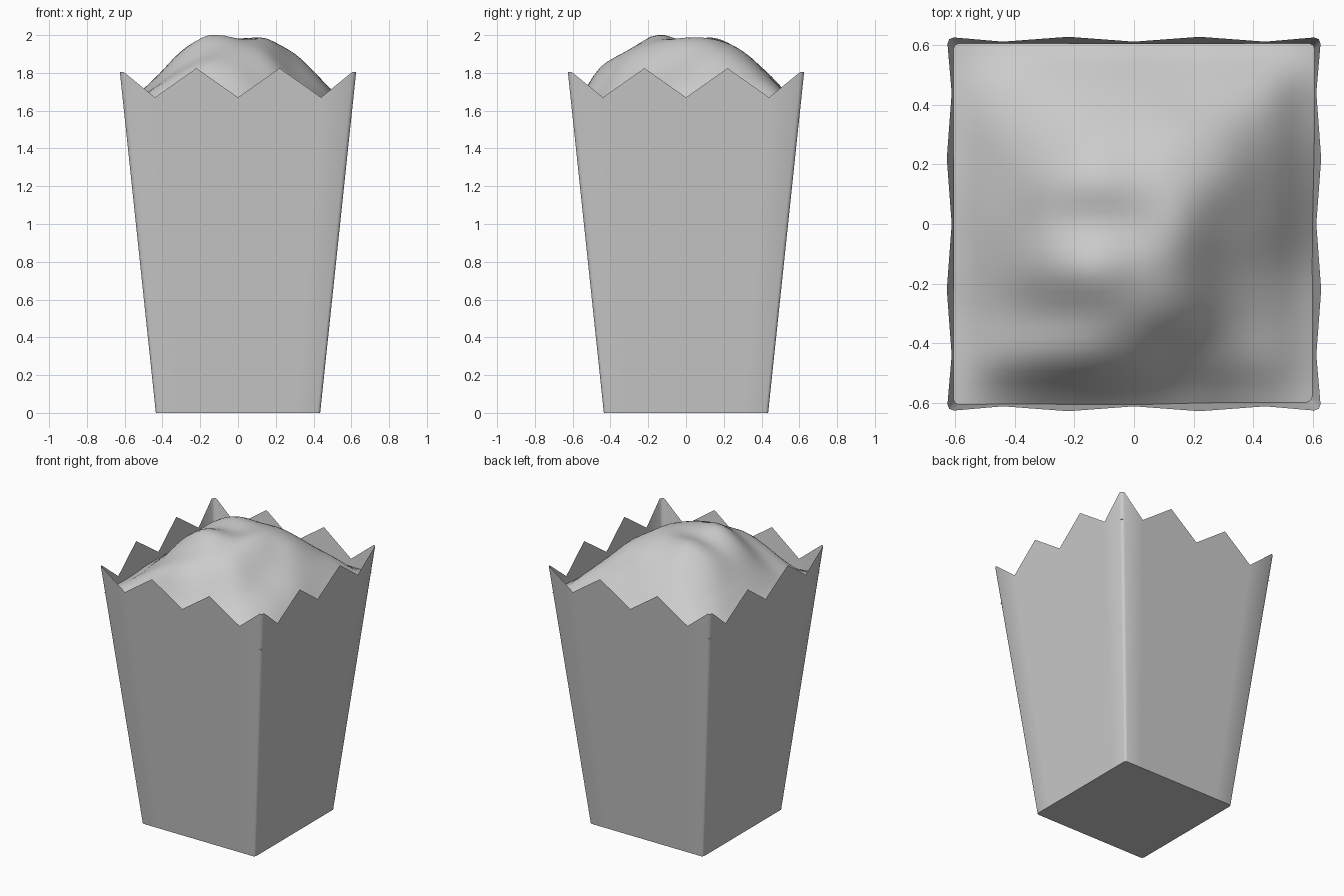
import bpy, bmesh, math

if "Cube" in bpy.data.objects:
    bpy.data.objects.remove(bpy.data.objects["Cube"])

BOTTOM, SLOPE = 0.435, 0.1055      # wall half width = BOTTOM + SLOPE * z
# one side of the zigzag rim: (offset along the side, height)
RIM = [(-0.605, 1.805), (-0.44, 1.67), (-0.22, 1.825), (0, 1.67),
       (0.22, 1.825), (0.44, 1.67), (0.605, 1.805)]
# filling heights, rows from front to back, columns from left to right
GRID = [
    [1.62, 1.60, 1.60, 1.62, 1.62, 1.58, 1.55, 1.55, 1.54],
    [1.62, 1.70, 1.78, 1.83, 1.80, 1.71, 1.66, 1.62, 1.55],
    [1.62, 1.72, 1.83, 1.91, 1.92, 1.87, 1.74, 1.65, 1.55],
    [1.63, 1.75, 1.91, 2.00, 1.98, 1.94, 1.80, 1.68, 1.54],
    [1.63, 1.76, 1.90, 1.96, 1.97, 1.98, 1.86, 1.73, 1.55],
    [1.63, 1.75, 1.90, 1.98, 1.98, 1.97, 1.90, 1.75, 1.58],
    [1.62, 1.73, 1.83, 1.90, 1.91, 1.91, 1.86, 1.75, 1.61],
    [1.62, 1.68, 1.74, 1.77, 1.78, 1.77, 1.76, 1.72, 1.62],
    [1.62, 1.62, 1.62, 1.63, 1.63, 1.63, 1.63, 1.62, 1.62],
]


def half_width(z):
    return BOTTOM + SLOPE * z


def finish(bm, name, angle):
    bmesh.ops.recalc_face_normals(bm, faces=bm.faces)
    mesh = bpy.data.meshes.new(name)
    bm.to_mesh(mesh)
    bm.free()
    ob = bpy.data.objects.new(name, mesh)
    bpy.context.collection.objects.link(ob)
    bpy.ops.object.select_all(action='DESELECT')
    ob.select_set(True)
    bpy.context.view_layer.objects.active = ob
    bpy.ops.object.shade_smooth_by_angle(angle=math.radians(angle))
    return ob


def spline(p, t):
    # smooth curve through evenly spaced values, t in index units
    i = min(int(t), len(p) - 2)
    f = t - i
    a, b, c, d = (p[max(0, min(len(p) - 1, i + k))] for k in (-1, 0, 1, 2))
    return b + 0.5 * f * (c - a + f * (2*a - 5*b + 4*c - d + f * (3*(b - c) + d - a)))


# tapered square carton with zigzag rim and narrow rounded corners
bm = bmesh.new()
low, high = [], []
for side in range(4):
    c, s = round(math.cos(side * math.pi / 2)), round(math.sin(side * math.pi / 2))

    def put(x, y, z):
        return bm.verts.new((x * c - y * s, x * s + y * c, z))
    for x, z in RIM:
        low.append(put(x * 0.695, -BOTTOM, 0))
        high.append(put(x, -half_width(z), z))
    low.append(put(BOTTOM - 0.005, -BOTTOM + 0.005, 0))
    z = RIM[-1][1]
    high.append(put(half_width(z) - 0.006, -half_width(z) + 0.006, z))
n = len(low)
for i in range(n):
    j = (i + 1) % n
    bm.faces.new((low[i], low[j], high[j], high[i]))
bm.faces.new(low[::-1])
finish(bm, "carton", 50)

# lumpy heaped filling, its edge meeting the carton walls
bm = bmesh.new()
N = 32
rows = []
for j in range(N + 1):
    rows.append([])
    for i in range(N + 1):
        z = spline([spline(r, 8 * i / N) for r in GRID], 8 * j / N)
        w = half_width(z)
        x, y = (max(-w, min(w, 1.21 * k / N - 0.605)) for k in (i, j))
        rows[-1].append(bm.verts.new((x, y, min(z, 2.0))))
for j in range(N):
    for i in range(N):
        bm.faces.new((rows[j][i], rows[j][i + 1], rows[j + 1][i + 1], rows[j + 1][i]))
finish(bm, "filling", 60)
